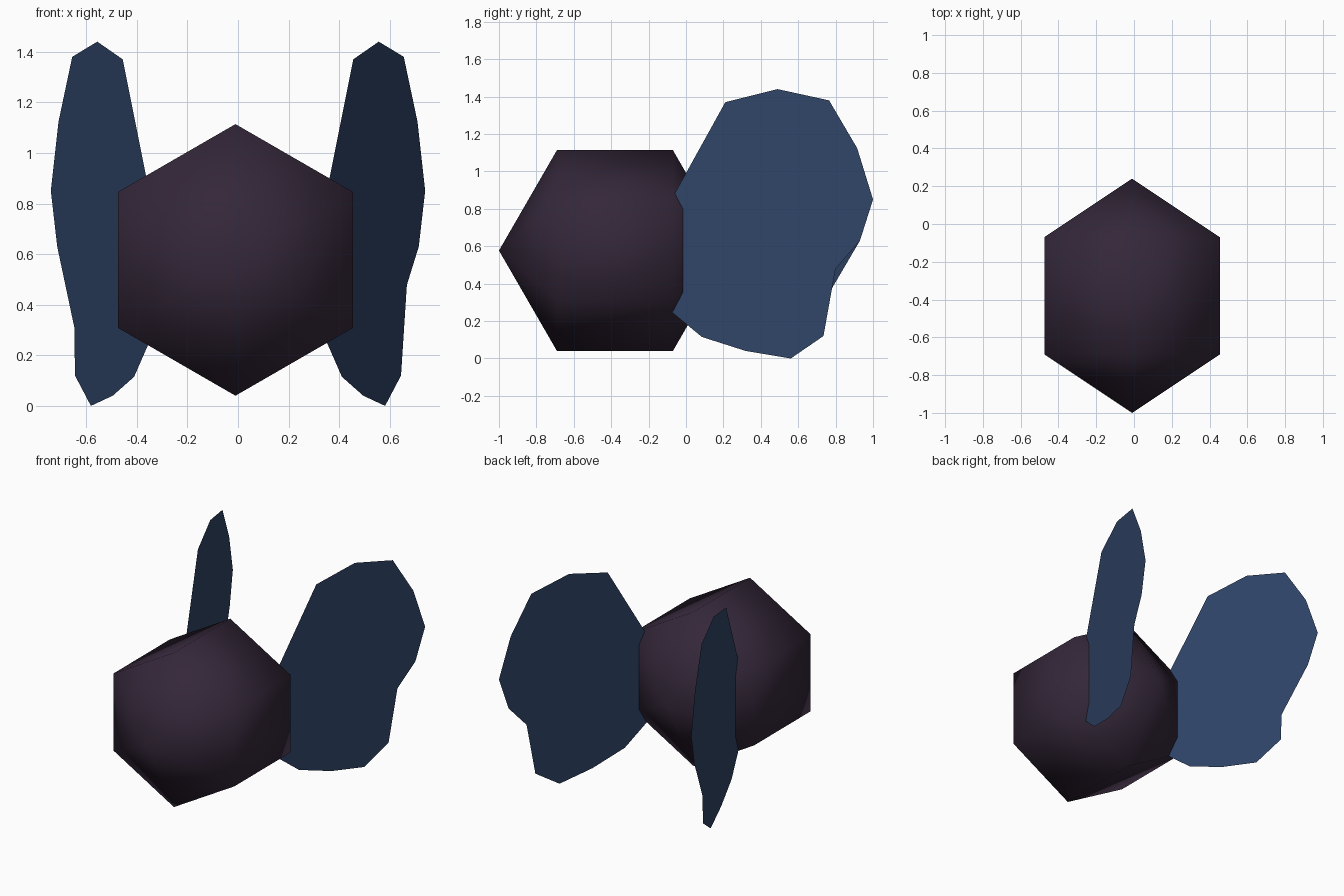
import bpy, bmesh, math
from mathutils import Matrix

if "Cube" in bpy.data.objects:
    bpy.data.objects.remove(bpy.data.objects["Cube"])


def material(name, color):
    m = bpy.data.materials.new(name)
    m.diffuse_color = (*color, 1)
    m.use_nodes = True
    m.node_tree.nodes["Principled BSDF"].inputs["Base Color"].default_value = m.diffuse_color
    return m


def finish(name, bm, mat, smooth=False):
    me = bpy.data.meshes.new(name)
    bm.to_mesh(me)
    bm.free()
    me.materials.append(mat)
    for p in me.polygons:
        p.use_smooth = smooth
    ob = bpy.data.objects.new(name, me)
    bpy.context.collection.objects.link(ob)
    return ob


dark_plum = material("dark plum", (0.034, 0.020, 0.041))
navy = material("navy blue", (0.030, 0.060, 0.140))

# Body: very coarse smooth sphere with its poles along y
bm = bmesh.new()
place = Matrix.Translation((-0.01, -0.38, 0.577)) @ Matrix.Rotation(math.pi / 2, 4, 'X')
bmesh.ops.create_uvsphere(bm, u_segments=6, v_segments=3, radius=0.62, matrix=place)
finish("body", bm, dark_plum, smooth=True)

# Wings: upright flat sheets splayed outwards; the root is buried in the body
outline = [(-0.20, 0.63), (0.21, 1.37), (0.49, 1.44), (0.765, 1.38), (0.915, 1.125),
           (1.0, 0.85), (0.93, 0.63), (0.745, 0.415), (0.735, 0.12), (0.56, 0.0),
           (0.32, 0.04), (0.085, 0.115), (-0.20, 0.35)]
for name, side in (("right_wing", 1), ("left_wing", -1)):
    bm = bmesh.new()
    face = bm.faces.new([bm.verts.new((side * (0.38 + 0.36 * y), y, z)) for y, z in outline])
    if face.normal.x * side < 0:
        face.normal_flip()
    bmesh.ops.triangulate(bm, faces=[face])
    finish(name, bm, navy)
